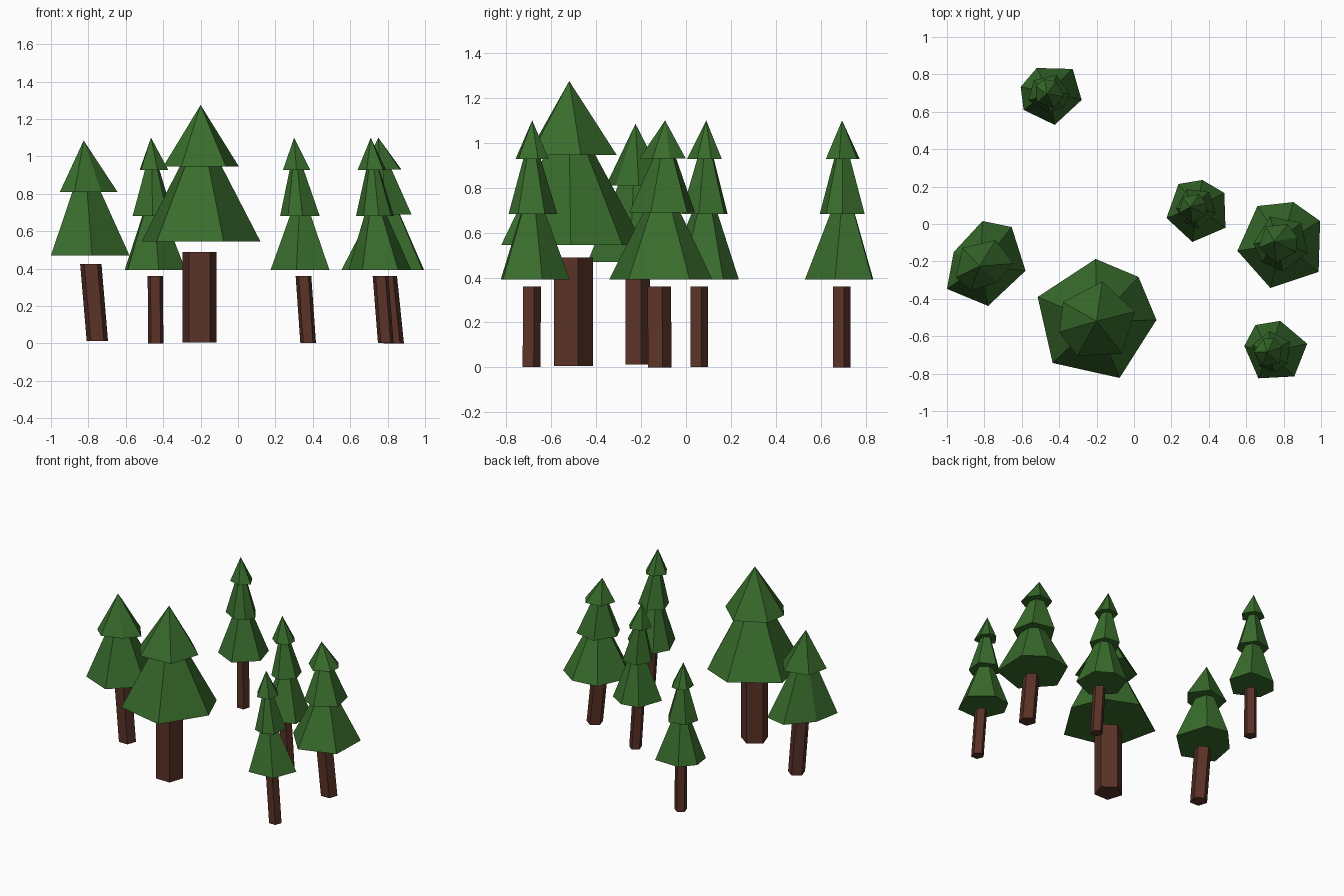
import bpy, math
from mathutils import Vector, Matrix

if "Cube" in bpy.data.objects:
    bpy.data.objects.remove(bpy.data.objects["Cube"])

def material(name, rgb):
    m = bpy.data.materials.new(name)
    m.diffuse_color = (*rgb, 1)
    m.use_nodes = True
    m.node_tree.nodes["Principled BSDF"].inputs["Base Color"].default_value = m.diffuse_color
    return m

GREEN = material("needles", (0.04, 0.15, 0.025))
BROWN = material("bark", (0.10, 0.032, 0.02))

def loft(name, low, high, mat):
    """Closed solid between a lower ring and an upper ring (or a single apex)."""
    n = len(low)
    verts = low + high
    faces = [tuple(reversed(range(n)))]
    for i in range(n):
        j = (i + 1) % n
        faces.append((i, j, n) if len(high) == 1 else (i, j, n + j, n + i))
    if len(high) > 1:
        faces.append(tuple(range(n, 2 * n)))
    me = bpy.data.meshes.new(name)
    me.from_pydata(verts, [], faces)
    me.materials.append(mat)
    ob = bpy.data.objects.new(name, me)
    bpy.context.collection.objects.link(ob)

def ring(shape, c, r, turn=0):
    rot = Matrix.Rotation(math.radians(turn), 3, 'Z')
    return [Vector(c) + rot @ (p * r) for p in shape]

PENTAGON = [Vector((math.cos(a), math.sin(a), 0))
            for a in (math.radians(18 + 72 * i) for i in range(5))]

def tree(name, outline, trunk, tiers, apex):
    """outline: skirt seen from above (clockwise); trunk: foot, head, radius;
    tiers: (centre, base radius, top radius) from the bottom up."""
    foot, head, r = trunk
    loft(name + "_trunk", ring(PENTAGON, foot, r), ring(PENTAGON, head, r), BROWN)
    cx, cy = tiers[0][0][:2]
    pts = [Vector((x - cx, y - cy, 0)) for x, y in reversed(outline)]
    mean = sum(p.length for p in pts) / len(pts)
    shape = [p / mean for p in pts]
    for i, (c, rb, rt) in enumerate(tiers):
        low = ring(shape, c, rb or mean, 150 * i)
        if i + 1 < len(tiers):
            top = Vector(tiers[i + 1][0]) + Vector((0, 0, 0.003))
            high = ring(shape, top, rt, 150 * i)
        else:
            high = [Vector(apex)]
        loft(f"{name}_foliage_{i + 1}", low, high, GREEN)

# Two-tier trees
tree("large_tree",
     [(-.205, -.187), (.024, -.283), (.12, -.513), (-.077, -.823), (-.435, -.743), (-.515, -.39)],
     ((-.205, -.51, .005), (-.205, -.51, .49), .096),
     [((-.2, -.515, .545), None, .115), ((-.2, -.52, .945), .212, 0)],
     (-.2, -.52, 1.275))
tree("left_tree",
     [(-.81, .016), (-.654, -.016), (-.58, -.25), (-.78, -.438), (-1.0, -.347), (-.964, -.15)],
     ((-.752, -.22, .013), (-.787, -.22, .425), .06),
     [((-.79, -.21, .47), None, .08), ((-.81, -.22, .81), .148, 0)],
     (-.825, -.225, 1.085))

# Three-tier trees
tree("back_tree",
     [(-.52, .834), (-.328, .829), (-.28, .663), (-.424, .53), (-.59, .61), (-.606, .733)],
     ((-.44, .69, 0), (-.442, .69, .36), .043),
     [((-.445, .69, .392), None, .06), ((-.453, .70, .682), .108, .038),
      ((-.458, .697, .927), .08, 0)],
     (-.465, .695, 1.1))
tree("middle_tree",
     [(.238, .214), (.366, .235), (.483, .166), (.489, -.02), (.312, -.096), (.174, .032)],
     ((.375, .055, .002), (.35, .055, .36), .044),
     [((.335, .075, .392), None, .06), ((.335, .085, .682), .108, .038),
      ((.315, .088, .927), .08, 0)],
     (.30, .09, 1.1))
tree("right_tree",
     [(.66, .096), (.852, .117), (.995, .016), (.987, -.256), (.729, -.342), (.553, -.144)],
     ((.832, -.122, 0), (.795, -.125, .36), .058),
     [((.785, -.105, .392), None, .085), ((.79, -.105, .69), .15, .052),
      ((.772, -.095, .93), .108, 0)],
     (.75, -.093, 1.1))
tree("front_right_tree",
     [(.649, -.54), (.782, -.518), (.926, -.64), (.857, -.815), (.665, -.825), (.59, -.652)],
     ((.79, -.692, .002), (.762, -.69, .36), .044),
     [((.757, -.675, .392), None, .06), ((.735, -.682, .682), .108, .038),
      ((.722, -.686, .927), .08, 0)],
     (.71, -.685, 1.1))
